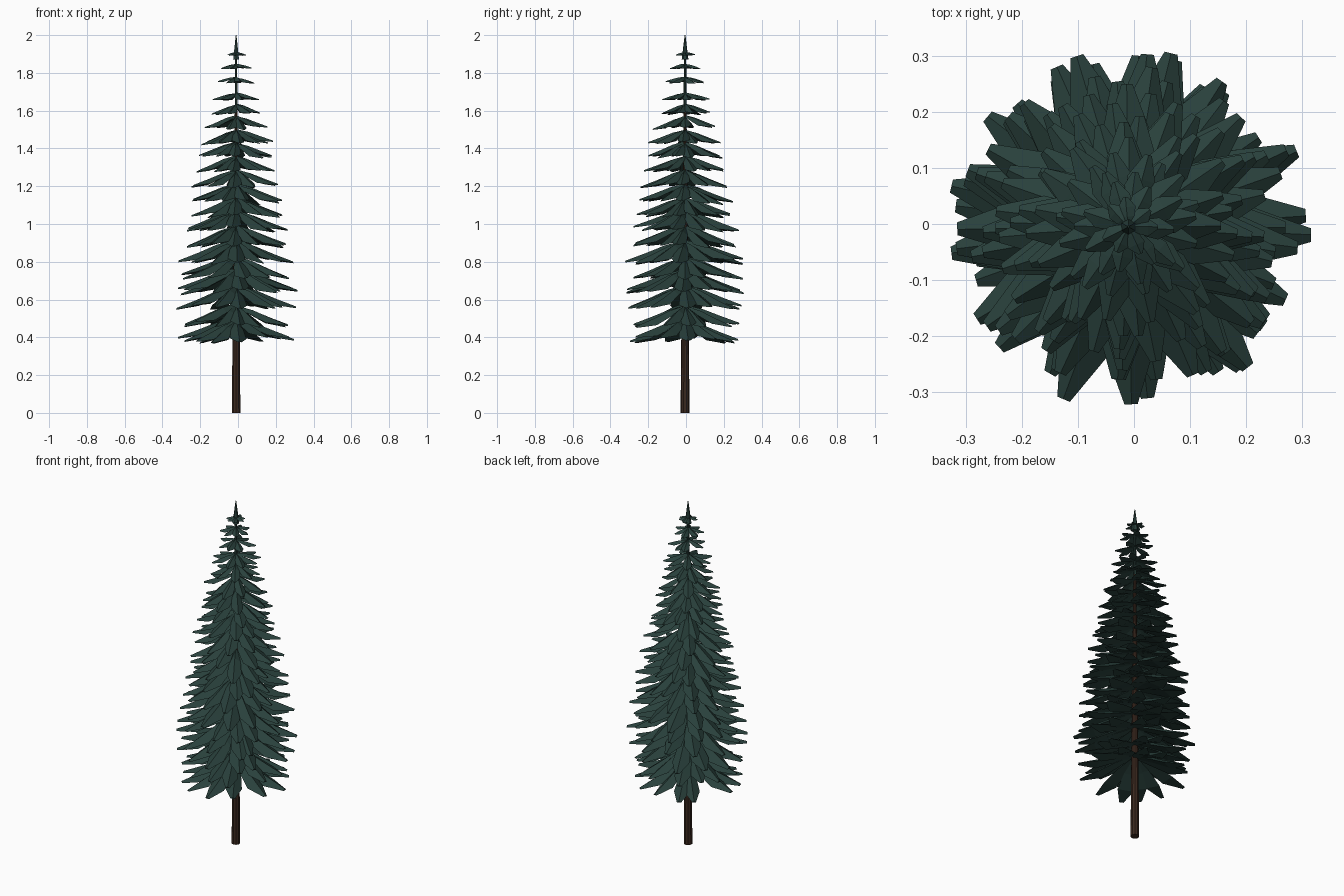
import bpy, bmesh, math, random
from mathutils import Vector, Matrix

if "Cube" in bpy.data.objects:
    bpy.data.objects.remove(bpy.data.objects["Cube"])

random.seed(5)
CX, CY = -0.01, -0.005


def material(name, rgb):
    m = bpy.data.materials.new(name)
    m.diffuse_color = (*rgb, 1)
    m.use_nodes = True
    m.node_tree.nodes["Principled BSDF"].inputs["Base Color"].default_value = m.diffuse_color
    return m


GREEN = material("dark_needle_green", (0.022, 0.052, 0.045))
BROWN = material("bark_brown", (0.042, 0.021, 0.013))


def finish(name, bm, mat):
    bmesh.ops.recalc_face_normals(bm, faces=bm.faces)
    me = bpy.data.meshes.new(name)
    bm.to_mesh(me)
    bm.free()
    me.materials.append(mat)
    ob = bpy.data.objects.new(name, me)
    bpy.context.collection.objects.link(ob)
    return ob


def cone(name, z0, z1, r0, r1, sides, mat):
    bm = bmesh.new()
    bmesh.ops.create_cone(bm, cap_ends=True, segments=sides, radius1=r0, radius2=r1,
                          depth=z1 - z0,
                          matrix=Matrix.Translation((CX, CY, (z0 + z1) / 2)))
    return finish(name, bm, mat)


# One bough: ridged, drooping blade. Rows: distance, drop, half width, ridge height
BLADE = [(0.04, 0.00, 0.25, 0.30),
         (0.34, 0.30, 0.75, 0.55),
         (0.66, 0.72, 1.00, 0.65),
         (1.00, 1.00, 0.25, 0.18)]


def add_bough(bm, angle, length, z_root, drop, width):
    place = (Matrix.Translation((CX, CY, z_root)) @ Matrix.Rotation(angle, 4, 'Z')
             @ Matrix.Rotation(random.uniform(-0.15, 0.15), 4, 'X'))
    rows = []
    for d, f, w, h in BLADE:
        x, z, w, h = d * length, -f * drop, w * width, h * width
        rows.append([bm.verts.new(place @ Vector(p)) for p in
                     ((x, -w, z - h * 0.5), (x, 0, z + h * 0.5), (x, w, z - h * 0.5))])
    for a, b in zip(rows, rows[1:]):
        for i in range(3):
            j = (i + 1) % 3
            bm.faces.new((a[i], a[j], b[j], b[i]))
    bm.faces.new(rows[0])
    bm.faces.new(rows[-1])


# Whorls of boughs: tip height, reach
TIERS = [(0.385, 0.305), (0.47, 0.285), (0.56, 0.315), (0.645, 0.32), (0.72, 0.30),
         (0.80, 0.31), (0.89, 0.285), (0.97, 0.28), (1.045, 0.255), (1.12, 0.25),
         (1.20, 0.235), (1.28, 0.215), (1.36, 0.20), (1.43, 0.19), (1.51, 0.17),
         (1.585, 0.135), (1.66, 0.13), (1.75, 0.105), (1.825, 0.085), (1.895, 0.052)]

for k, (z_tip, reach) in enumerate(TIERS):
    bm = bmesh.new()
    count = 13 if k < 9 else 11 if k < 14 else 9 if k < 17 else 7
    phase = k * 2.4
    fall = 0.33 if k < 16 else 0.22
    for i in range(count):
        a = phase + (i + random.uniform(-0.25, 0.25)) * math.tau / count
        length = reach * random.uniform(0.92, 1.03)
        drop = reach * fall * random.uniform(0.9, 1.1)
        z = z_tip + reach * fall + random.uniform(-0.03, 0.03) * reach
        add_bough(bm, a, length, z, drop, 0.010 + 0.118 * length)
    finish(f"bough_whorl_{k + 1:02d}", bm, GREEN)

# Trunk, slender leader and pointed tip
cone("trunk", 0.0, 1.60, 0.024, 0.008, 10, BROWN)
cone("leader", 1.58, 1.90, 0.008, 0.006, 6, GREEN)
cone("tip", 1.87, 2.0, 0.018, 0.002, 6, GREEN)
